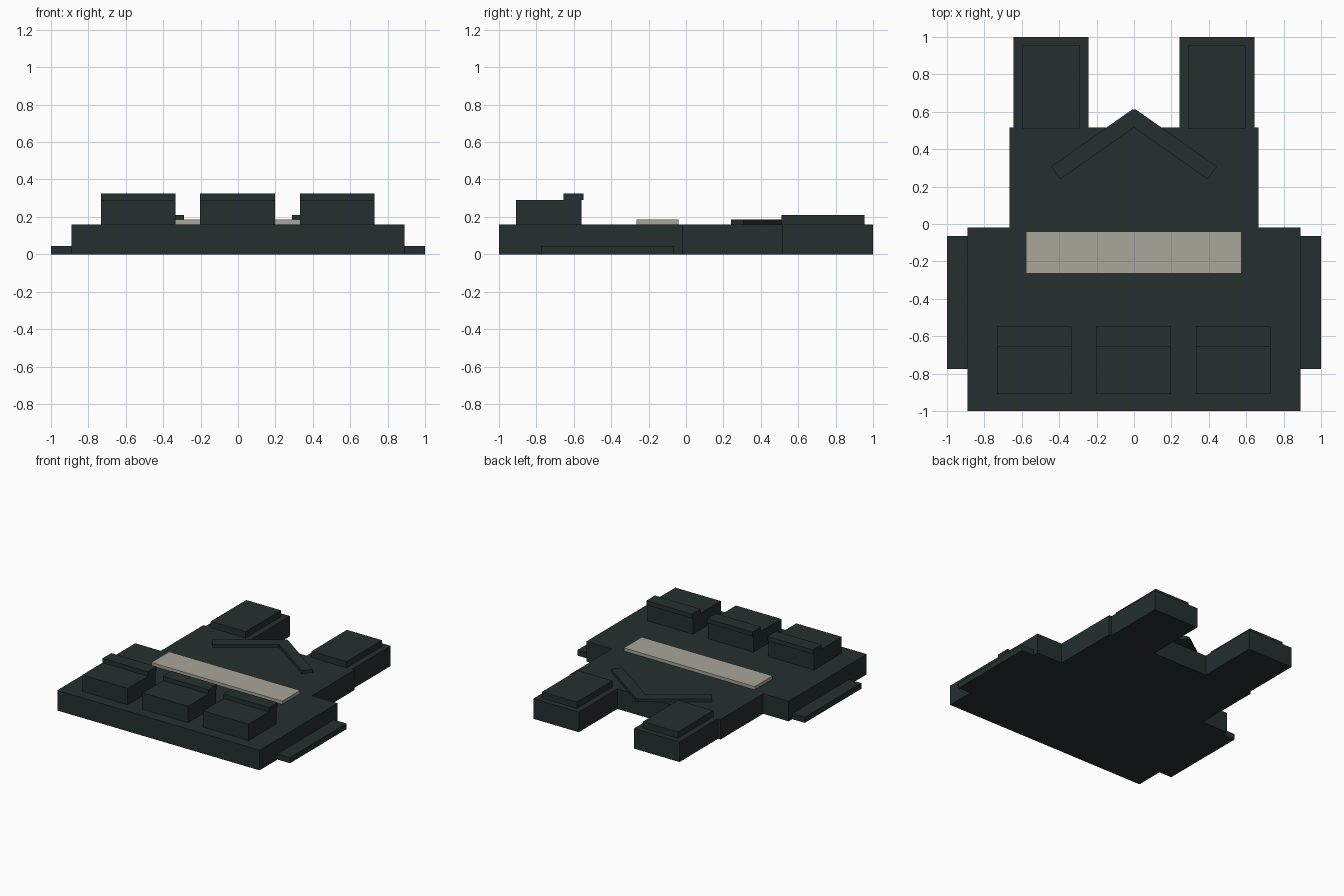
import bpy, bmesh

cube = bpy.data.objects.get("Cube")
if cube:
    bpy.data.objects.remove(cube, do_unlink=True)


def material(name, rgb):
    mat = bpy.data.materials.new(name)
    mat.use_nodes = True
    mat.diffuse_color = (*rgb, 1)
    mat.node_tree.nodes["Principled BSDF"].inputs["Base Color"].default_value = (*rgb, 1)
    return mat


FABRIC = material("dark_green_fabric", (0.018, 0.028, 0.028))
PATCH = material("beige_patch", (0.39, 0.375, 0.32))


def prism(name, outline, z0, z1, mat=FABRIC):
    """Extrude a flat outline (counter-clockwise) from z0 up to z1."""
    bm = bmesh.new()
    base = bm.faces.new([bm.verts.new((x, y, z0)) for x, y in outline])
    top = bmesh.ops.extrude_face_region(bm, geom=[base])["geom"]
    for v in top:
        if isinstance(v, bmesh.types.BMVert):
            v.co.z = z1
    bmesh.ops.recalc_face_normals(bm, faces=bm.faces[:])
    mesh = bpy.data.meshes.new(name)
    bm.to_mesh(mesh)
    bm.free()
    mesh.materials.append(mat)
    obj = bpy.data.objects.new(name, mesh)
    bpy.context.collection.objects.link(obj)
    return obj


def box(name, x0, x1, y0, y1, z0, z1, mat=FABRIC):
    return prism(name, [(x0, y0), (x1, y0), (x1, y1), (x0, y1)], z0, z1, mat)


TOP = 0.16  # thickness of the vest body

# Vest body
box("lower_panel", -0.89, 0.89, -1.0, -0.02, 0, TOP)
box("chest_panel", -0.665, 0.665, -0.02, 0.515, 0, TOP)

# Shoulder straps with pads, and side tabs
for side, s in (("left", 1), ("right", -1)):
    box(side + "_shoulder_strap", *sorted((s * 0.243, s * 0.643)), 0.515, 1.0, 0, TOP)
    box(side + "_shoulder_pad", *sorted((s * 0.29, s * 0.597)), 0.51, 0.955, TOP, 0.21)
    box(side + "_side_tab", *sorted((s * 0.89, s * 1.0)), -0.775, -0.065, 0, 0.045)

# Collar chevron
half = [(0.393, 0.24), (0.443, 0.307), (0.01, 0.612)]
prism("collar_chevron",
      [(0, 0.515)] + half + [(-x, y) for x, y in reversed(half)], TOP, 0.185)

# Chest patch
box("chest_patch", -0.577, 0.575, -0.265, -0.04, TOP, 0.185, PATCH)

# Front pouches with raised flaps
for name, x in (("right", -0.533), ("middle", -0.002), ("left", 0.531)):
    box(name + "_pouch", x - 0.2, x + 0.2, -0.91, -0.56, TOP, 0.29)
    box(name + "_pouch_flap", x - 0.2, x + 0.2, -0.655, -0.547, 0.29, 0.325)
